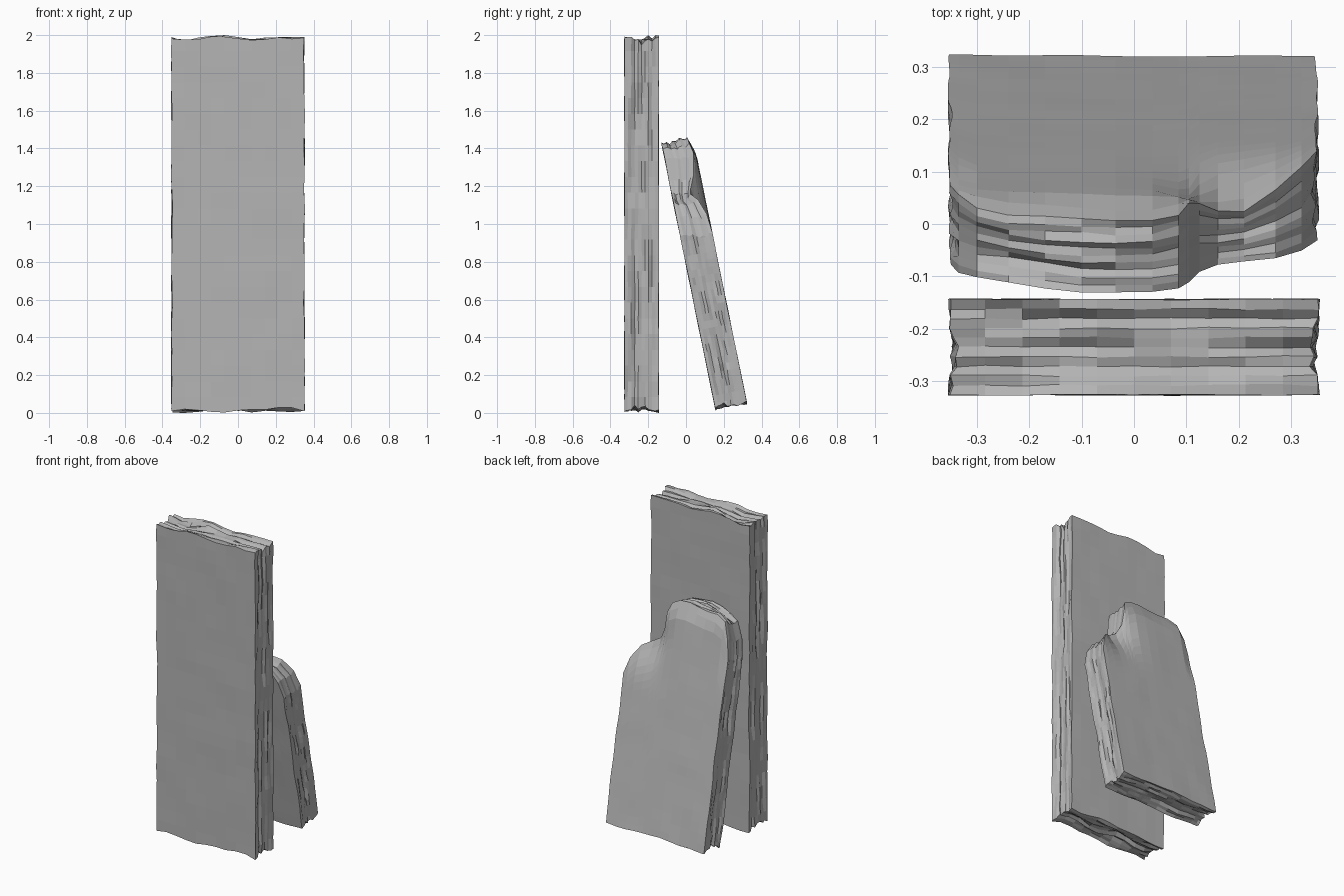
import bpy, bmesh, math, random
from mathutils import Matrix, noise, Vector

if "Cube" in bpy.data.objects:
    bpy.data.objects.remove(bpy.data.objects["Cube"])

# inward depth of each layer across the split stone edge
STRATA = [0.0, .003, .008, .020, .010, .020, .012, .004, .010, .002, 0.0]


def slab(name, profile, thick, rows, seed, wear, end_depth):
    """Split stone slab: profile = (x, top height) columns, layered rough rim."""
    rnd = random.Random(seed)
    nx, nk = len(profile) - 1, len(STRATA) - 1
    blocks = {}

    def chip(side, i, k):
        key = (side, (i + k * 2) // 3, k)
        if key not in blocks:
            blocks[key] = rnd.uniform(-1, 1) * .011
        if k in (0, nk):
            return 0
        return max(0, STRATA[k] + blocks[key])

    def wave(a, k, off):
        n = noise.noise(Vector((a * 6 + off, k * .25, seed * 3.7)))
        return min(.04, max(0, .014 + n * .035))

    bm = bmesh.new()
    verts = {}

    def vert(i, j, k):
        if (i, j, k) in verts:
            return verts[i, j, k]
        x, top = profile[i]
        s = top * j / rows
        t = thick * k / nk
        if 0 < k < nk:
            t += rnd.uniform(-.002, .002)
        else:  # faint unevenness of the broad faces
            t += .003 * noise.noise(Vector((x * 6, s * 5, k + seed)))
        if i == 0:
            x += chip('l', j, k) * .6 + wave(s, k, 10) * .3
        if i == nx:
            x -= chip('r', j, k) * .6 + wave(s, k, 20) * .3
        if j == 0:
            s += end_depth * (chip('b', i, k) + wave(x, k, 30))
        if j == rows:
            s -= end_depth * (chip('t', i, k) + wave(x, k, 40))
        verts[i, j, k] = bm.verts.new((x, wear(x, s, t), s))
        return verts[i, j, k]

    def quad(*c):
        bm.faces.new([vert(*p) for p in c])

    # broad faces
    for i in range(nx):
        for j in range(rows):
            for k in (0, nk):
                quad((i, j, k), (i + 1, j, k), (i + 1, j + 1, k), (i, j + 1, k))
    # layered rim
    for k in range(nk):
        for i in range(nx):
            for j in (0, rows):
                quad((i, j, k), (i + 1, j, k), (i + 1, j, k + 1), (i, j, k + 1))
        for j in range(rows):
            for i in (0, nx):
                quad((i, j, k), (i, j + 1, k), (i, j + 1, k + 1), (i, j, k + 1))
    bmesh.ops.recalc_face_normals(bm, faces=bm.faces)
    me = bpy.data.meshes.new(name)
    bm.to_mesh(me)
    bm.free()
    me.materials.append(stone)
    ob = bpy.data.objects.new(name, me)
    bpy.context.collection.objects.link(ob)
    return ob


def smooth(a, b, v):
    v = min(1, max(0, (v - a) / (b - a)))
    return v * v * (3 - 2 * v)


# mid-grey stone
stone = bpy.data.materials.new("stone")
stone.diffuse_color = (.46, .46, .46, 1)
stone.use_nodes = True
stone.node_tree.nodes["Principled BSDF"].inputs["Base Color"].default_value = stone.diffuse_color

# upright slab
tall = slab("upright_slab", [(-.355 + .071 * i, 2.0) for i in range(11)],
            .182, 24, 3, lambda x, s, t: t, 1.0)
tall.location = (0, -.326, 0)


# leaning slab: scooped break near the top corner, thinned upper rim
def wear(x, s, t):
    d = ((x - .20) / .10) ** 2 + ((s - 1.18) / .15) ** 2
    back = .45 * math.exp(-d) + .18 * smooth(1.33, 1.46, s)
    back += .08 * smooth(.29, .36, abs(x)) * smooth(.95, 1.15, s)
    front = .018 * smooth(1.2, 1.4, s) * smooth(.05, .3, abs(x + .02))
    return front + t * (1 - min(.6, back)) * (1 - front / .17)


outline = [(-.355, 1.20), (-.335, 1.31), (-.30, 1.41), (-.24, 1.44), (-.17, 1.445),
           (-.10, 1.455), (-.035, 1.465), (.035, 1.46), (.085, 1.43), (.105, 1.37),
           (.125, 1.25), (.16, 1.18), (.21, 1.15), (.27, 1.12), (.32, 1.05), (.353, .95)]
lean = slab("leaning_slab", outline, .17, 24, 8, wear, .8)
lean.matrix_world = (Matrix.Translation((0, .157, .012))
                     @ Matrix.Rotation(math.radians(11.5), 4, 'X'))
